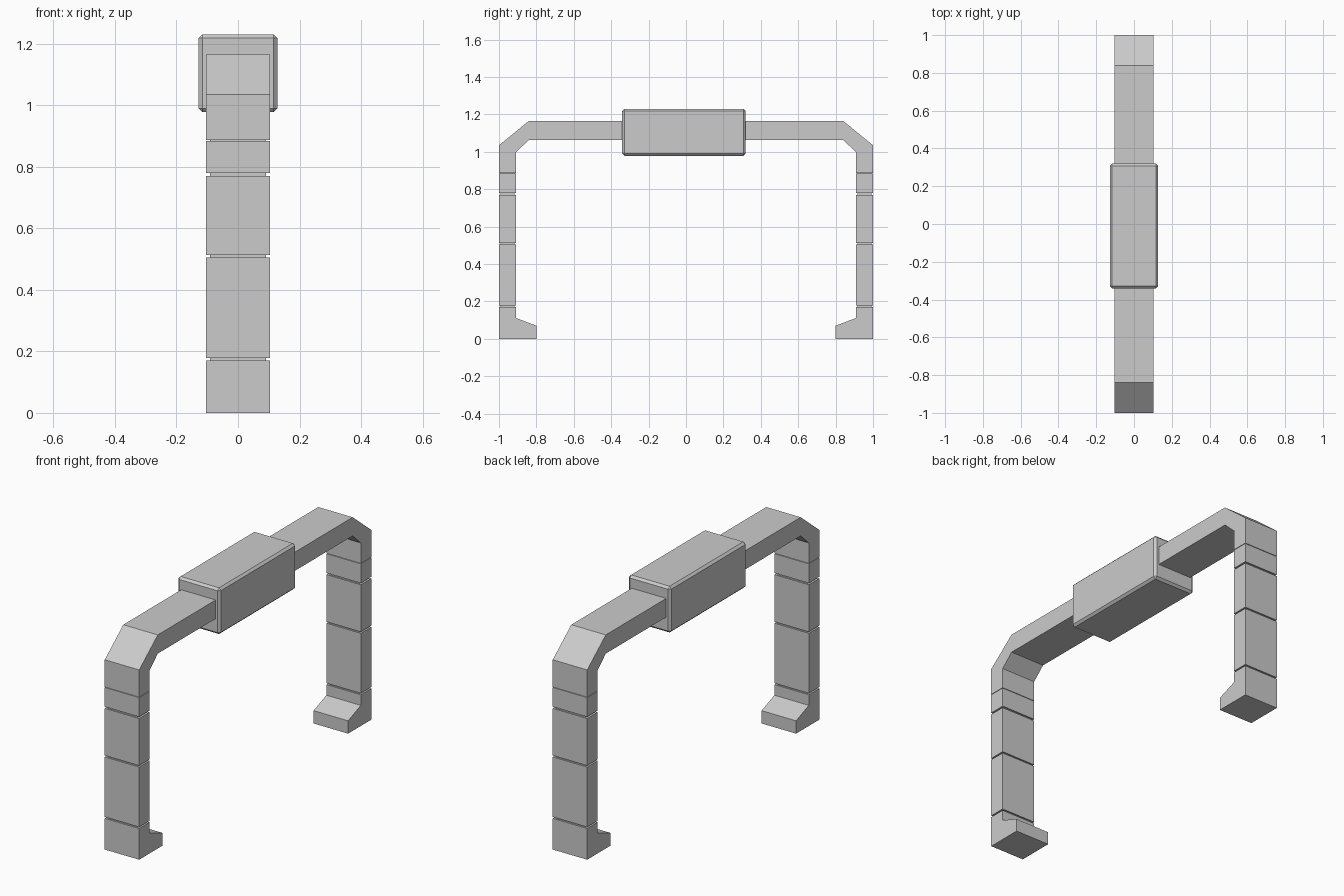
import bpy, bmesh

HALF_W = 0.104    # half width of legs and beam
LEG_OUT, LEG_IN = 1.0, 0.91

cube = bpy.data.objects.get("Cube")
if cube:
    bpy.data.objects.remove(cube, do_unlink=True)

grey = bpy.data.materials.new("light grey")
grey.use_nodes = True
colour = (0.6, 0.6, 0.6, 1)
grey.diffuse_color = colour
grey.node_tree.nodes["Principled BSDF"].inputs["Base Color"].default_value = colour


def extrude_profile(name, profile, half_width=HALF_W):
    """Extrude a closed (y, z) profile along x."""
    bm = bmesh.new()
    face = bm.faces.new([bm.verts.new((-half_width, y, z)) for y, z in profile])
    new = bmesh.ops.extrude_face_region(bm, geom=[face])["geom"]
    verts = [v for v in new if isinstance(v, bmesh.types.BMVert)]
    bmesh.ops.translate(bm, verts=verts, vec=(2 * half_width, 0, 0))
    bmesh.ops.recalc_face_normals(bm, faces=bm.faces[:])
    mesh = bpy.data.meshes.new(name)
    bm.to_mesh(mesh)
    bm.free()
    mesh.materials.append(grey)
    obj = bpy.data.objects.new(name, mesh)
    bpy.context.scene.collection.objects.link(obj)
    return obj


def block(name, y0, y1, z0, z1, half_width=HALF_W):
    return extrude_profile(name, [(y0, z0), (y1, z0), (y1, z1), (y0, z1)], half_width)


# Beam with chamfered corners turning down into the legs
outer = [(LEG_OUT, 0.887), (LEG_OUT, 1.035), (0.84, 1.165)]
inner = [(0.84, 1.063), (LEG_IN, 0.998), (LEG_IN, 0.887)]
half = inner + outer
extrude_profile("arch_beam", half + [(-y, z) for y, z in reversed(half)])

# Centre housing with bevelled edges
housing = block("centre_housing", -0.341, 0.319, 0.978, 1.23, 0.128)
bevel = housing.modifiers.new("edge_bevel", "BEVEL")
bevel.width = 0.012
bevel.segments = 1

# Legs: feet, panels and recessed cores seen in the gaps
for side, s in (("front", -1), ("back", 1)):
    extrude_profile(side + "_foot", [
        (s * LEG_OUT, 0), (s * 0.8, 0), (s * 0.8, 0.07),
        (s * LEG_IN, 0.112), (s * LEG_IN, 0.17), (s * LEG_OUT, 0.17)])
    panels = (("lower", 0.178, 0.505), ("middle", 0.513, 0.77), ("upper", 0.779, 0.884))
    for part, z0, z1 in panels:
        block(f"{side}_{part}_leg_panel", s * LEG_OUT, s * LEG_IN, z0, z1)
    block(side + "_leg_core", s * (LEG_OUT - 0.008), s * (LEG_IN + 0.008),
          0.15, 0.9, HALF_W - 0.013)
